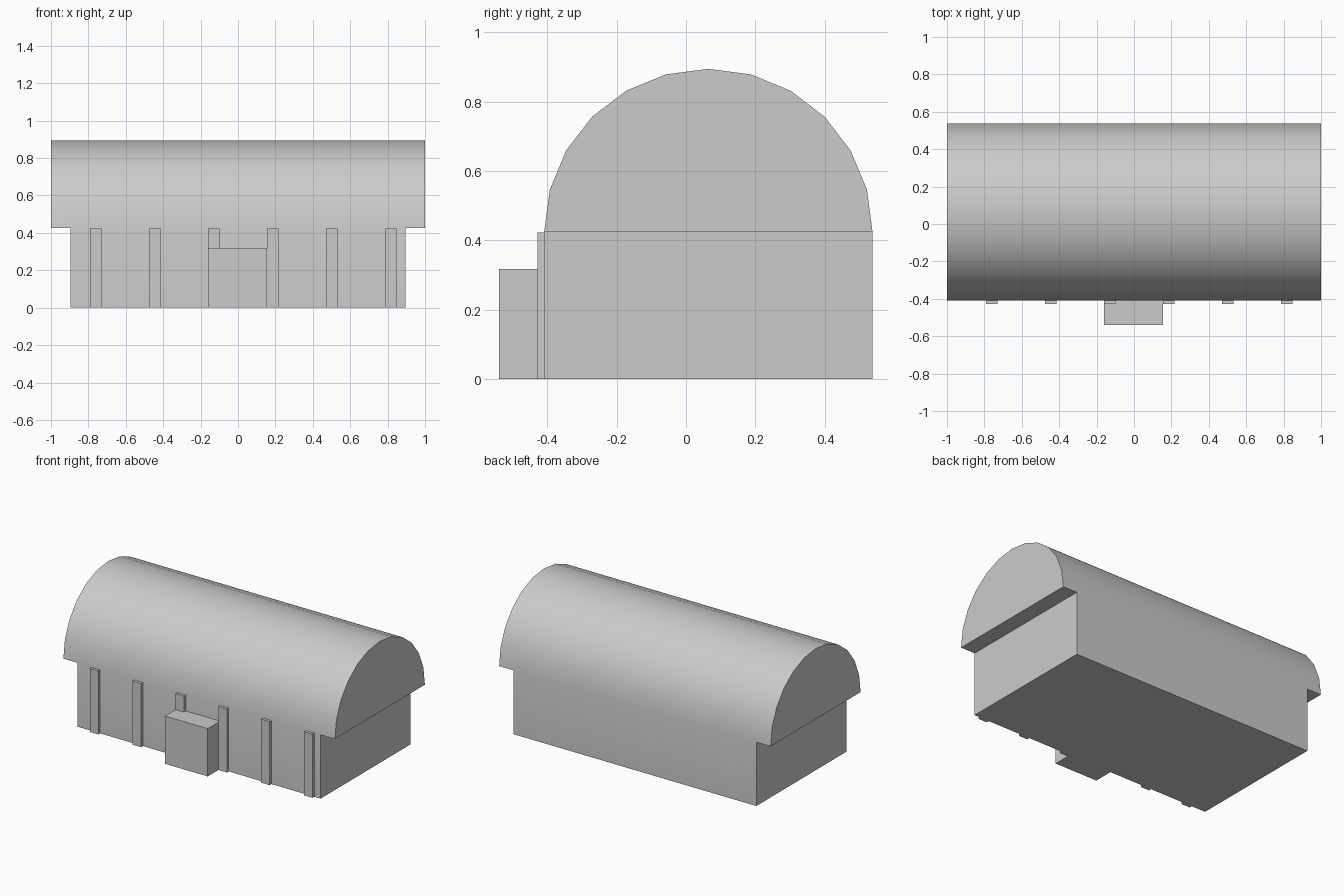
import bpy, bmesh, math

if "Cube" in bpy.data.objects:
    bpy.data.objects.remove(bpy.data.objects["Cube"])

grey = bpy.data.materials.new("plain grey")
grey.use_nodes = True
colour = (0.6, 0.6, 0.6, 1)
grey.diffuse_color = colour
grey.node_tree.nodes["Principled BSDF"].inputs["Base Color"].default_value = colour

FRONT, BACK, EAVES = -0.409, 0.538, 0.425
WALL_X, ROOF_X = 0.895, 1.0


def finish(name, bm):
    bmesh.ops.recalc_face_normals(bm, faces=bm.faces)
    mesh = bpy.data.meshes.new(name)
    bm.to_mesh(mesh)
    bm.free()
    mesh.materials.append(grey)
    obj = bpy.data.objects.new(name, mesh)
    bpy.context.collection.objects.link(obj)
    return obj


def box(name, x0, x1, y0, y1, z0, z1):
    bm = bmesh.new()
    bmesh.ops.create_cube(bm, size=1)
    for v in bm.verts:
        v.co = (x1 if v.co.x > 0 else x0, y1 if v.co.y > 0 else y0, z1 if v.co.z > 0 else z0)
    return finish(name, bm)


# Hall: barrel roof overhanging both ends, running smoothly into the walls
bm = bmesh.new()
centre, radius, steps = (FRONT + BACK) / 2, (BACK - FRONT) / 2, 12
arcs = []
for x in (-ROOF_X, -WALL_X, WALL_X, ROOF_X):
    angles = [math.pi * i / steps for i in range(steps + 1)]
    arcs.append([bm.verts.new((x, centre - radius * math.cos(a), EAVES + 0.47 * math.sin(a)))
                 for a in angles])
for a, b in zip(arcs, arcs[1:]):
    for i in range(steps):
        bm.faces.new((a[i], a[i + 1], b[i + 1], b[i]))
for arc in (arcs[0], arcs[-1]):
    bm.faces.new(arc)                                  # gables
for a, b in (arcs[:2], arcs[2:]):
    bm.faces.new((a[0], b[0], b[-1], a[-1]))           # eave undersides
top = [arcs[1][0], arcs[2][0], arcs[2][-1], arcs[1][-1]]
base = [bm.verts.new((v.co.x, v.co.y, 0)) for v in top]
for i in range(4):
    j = (i + 1) % 4
    bm.faces.new((top[i], top[j], base[j], base[i]))   # walls
bm.faces.new(base)
hall = finish("hall", bm)
bpy.ops.object.select_all(action="DESELECT")
hall.select_set(True)
bpy.context.view_layer.objects.active = hall
bpy.ops.object.shade_smooth_by_angle(angle=math.radians(30))

# Pilasters along the front wall
for i in range(6):
    x = -0.792 + 0.3155 * i
    box(f"front_pilaster_{i + 1}", x, x + 0.063, -0.428, FRONT, 0, EAVES - 0.002)

# Entrance porch
box("entrance_porch", -0.16, 0.155, -0.54, FRONT, 0, 0.318)
